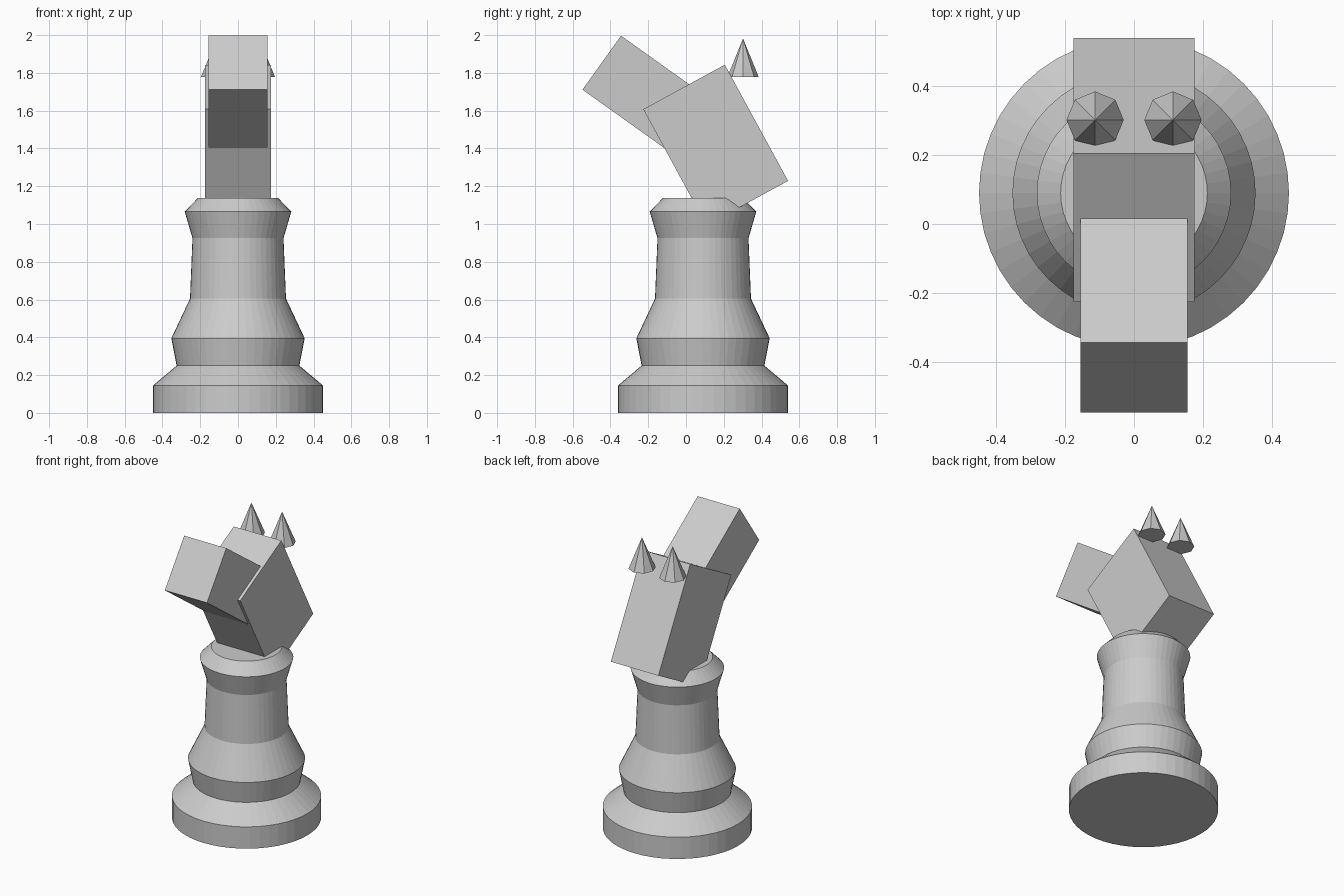
import bpy, bmesh, math
from mathutils import Matrix

if "Cube" in bpy.data.objects:
    bpy.data.objects.remove(bpy.data.objects["Cube"])

grey = bpy.data.materials.new("light grey")
grey.diffuse_color = (0.6, 0.6, 0.6, 1)
grey.use_nodes = True
grey.node_tree.nodes["Principled BSDF"].inputs["Base Color"].default_value = grey.diffuse_color


def finish(name, bm, loc, tilt=0.0):
    """Turn a bmesh into a named, placed object."""
    bmesh.ops.recalc_face_normals(bm, faces=bm.faces)
    mesh = bpy.data.meshes.new(name)
    bm.to_mesh(mesh)
    bm.free()
    mesh.materials.append(grey)
    obj = bpy.data.objects.new(name, mesh)
    obj.location = loc
    obj.rotation_euler.x = tilt
    bpy.context.collection.objects.link(obj)
    return obj


def lathe(name, profile, loc, sides):
    """Stack rings of (radius, z) and cap both ends."""
    bm = bmesh.new()
    rings = [[bm.verts.new((r * math.cos(2 * math.pi * i / sides),
                            r * math.sin(2 * math.pi * i / sides), z))
              for i in range(sides)] for r, z in profile]
    for low, high in zip(rings, rings[1:]):
        for i in range(sides):
            j = (i + 1) % sides
            bm.faces.new((low[i], low[j], high[j], high[i]))
    bm.faces.new(rings[0][::-1])
    bm.faces.new(rings[-1])
    return finish(name, bm, loc)


def box(name, size, loc, tilt):
    bm = bmesh.new()
    bmesh.ops.create_cube(bm, size=1, matrix=Matrix.Diagonal((*size, 1)))
    return finish(name, bm, loc, tilt)


# Turned pedestal: foot, waist, column and collar
lathe("pedestal", [(0.45, 0), (0.45, 0.145), (0.325, 0.25), (0.353, 0.395),
                   (0.254, 0.605), (0.241, 0.925), (0.282, 1.065),
                   (0.213, 1.137)], (0, 0.09, 0), 48)

# Leaning neck block
box("neck", (0.35, 0.492, 0.70), (0, 0.157, 1.418), math.radians(28.6))

# Snout block, placed from the middle of its front face
angle = math.radians(35.5)
length = 0.60
box("snout", (0.31, length, 0.351),
    (0, -0.446 + math.cos(angle) * length / 2,
     1.854 - math.sin(angle) * length / 2), -angle)

# Pair of eight-sided ears
for side, x in (("left", -0.113), ("right", 0.113)):
    bm = bmesh.new()
    bmesh.ops.create_cone(bm, cap_ends=True, segments=8, radius1=0.083,
                          radius2=0, depth=0.204)
    finish(side + "_ear", bm, (x, 0.302, 1.88))
